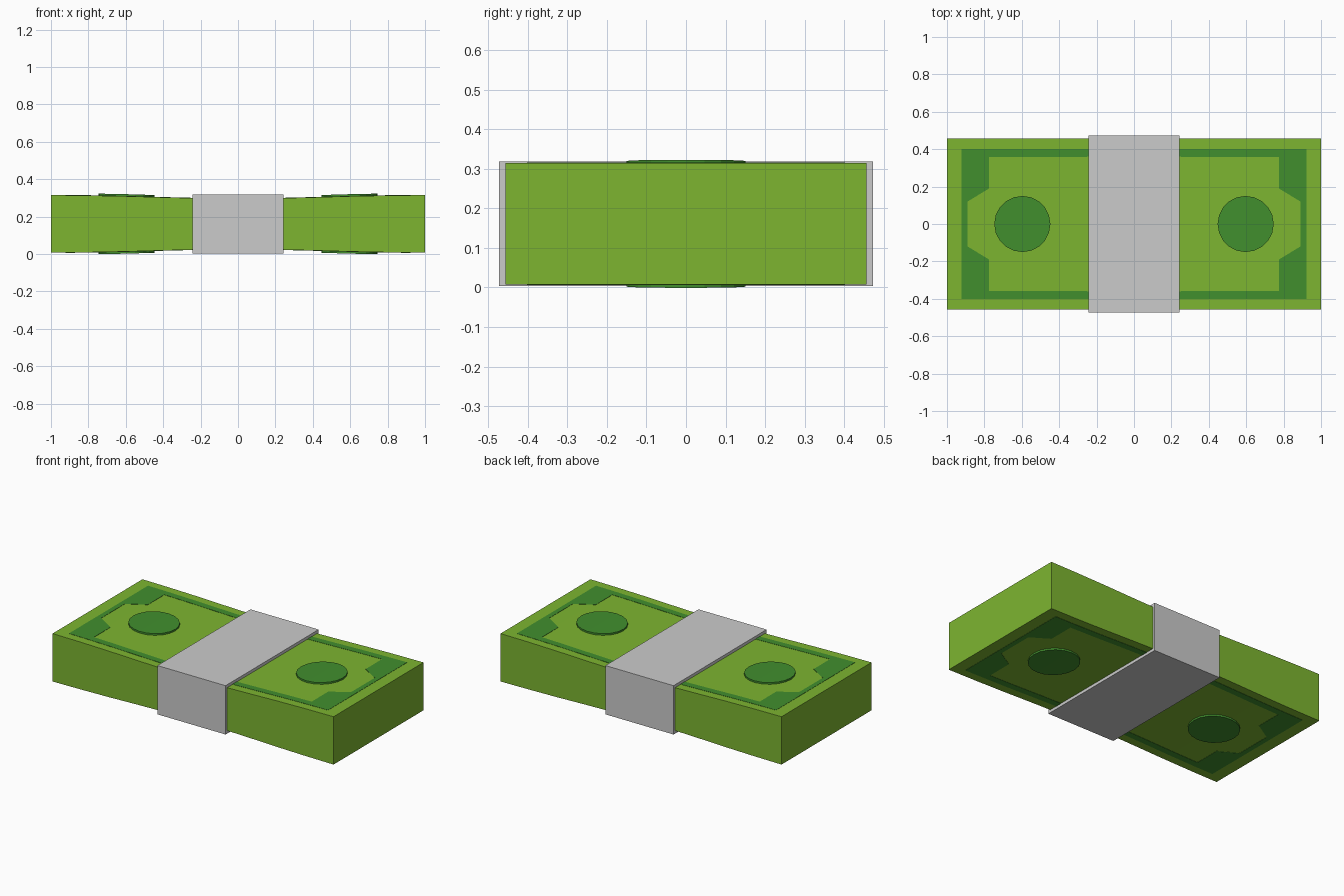
import bpy, bmesh, math

if "Cube" in bpy.data.objects:
    bpy.data.objects.remove(bpy.data.objects["Cube"])

MID = 0.161  # height of the symmetry plane
# half-thickness of the stack along x: pinched under the band
PROFILE = [(0.0, 0.136), (0.24, 0.138), (0.4, 0.142), (0.6, 0.148), (0.8, 0.152), (1.0, 0.154)]


def half_height(x):
    for (x0, h0), (x1, h1) in zip(PROFILE, PROFILE[1:]):
        if x <= x1:
            return h0 + (h1 - h0) * (x - x0) / (x1 - x0)
    return PROFILE[-1][1]


def material(name, color):
    mat = bpy.data.materials.new(name)
    mat.diffuse_color = (*color, 1)
    mat.use_nodes = True
    mat.node_tree.nodes["Principled BSDF"].inputs["Base Color"].default_value = mat.diffuse_color
    return mat


def make_object(name, bm, mat=None):
    bmesh.ops.recalc_face_normals(bm, faces=bm.faces)
    mesh = bpy.data.meshes.new(name)
    bm.to_mesh(mesh)
    bm.free()
    obj = bpy.data.objects.new(name, mesh)
    obj.location.z = MID
    if mat:
        mesh.materials.append(mat)
    bpy.context.collection.objects.link(obj)
    return obj


def inlay(name, outline, height, mat, cuts=()):
    """Thin printed shape following the note surface, mirrored to both ends and the underside."""
    bm = bmesh.new()
    bm.faces.new([bm.verts.new((x, y, 0)) for x, y in outline])
    bmesh.ops.triangulate(bm, faces=bm.faces[:])
    for cut in cuts:
        bmesh.ops.bisect_plane(bm, geom=bm.verts[:] + bm.edges[:] + bm.faces[:],
                               plane_co=(cut, 0, 0), plane_no=(1, 0, 0))
    for v in bm.verts:
        v.co.z = half_height(v.co.x) - 0.004
    top = bmesh.ops.extrude_face_region(bm, geom=bm.faces[:])["geom"]
    for v in top:
        if isinstance(v, bmesh.types.BMVert):
            v.co.z += height + 0.004
    obj = make_object(name, bm, mat)
    mirror = obj.modifiers.new("Mirror", "MIRROR")
    mirror.use_axis = (True, False, True)
    mirror.use_mirror_merge = False
    return obj


light_green = material("light_green", (0.205, 0.462, 0.030))
dark_green = material("dark_green", (0.053, 0.274, 0.027))

# stack of notes: side profile extruded along y
right = [(x, h) for x, h in PROFILE]
upper = [(-x, h) for x, h in reversed(right[1:])] + right
side = upper + [(x, -h) for x, h in reversed(upper)]
bm = bmesh.new()
face = bm.faces.new([bm.verts.new((x, -0.457, z)) for x, z in side])
extruded = bmesh.ops.extrude_face_region(bm, geom=[face])["geom"]
bmesh.ops.translate(bm, vec=(0, 0.914, 0),
                    verts=[v for v in extruded if isinstance(v, bmesh.types.BMVert)])
make_object("note_stack", bm, light_green)

# printed border with notched corners
half = [(0.1, 0.36), (0.1, 0.402), (0.922, 0.402)]
inner = [(0.89, 0.12), (0.775, 0.19), (0.775, 0.358)]
border = (half + [(x, -y) for x, y in reversed(half)]
          + [(x, -y) for x, y in reversed(inner)] + inner)
inlay("printed_border", border, 0.0015, dark_green, [x for x, _ in PROFILE[1:-1]])

# raised round medallions
circle = [(0.597 + 0.15 * math.cos(a), 0.15 * math.sin(a))
          for a in (i * math.tau / 20 for i in range(20))]
inlay("medallion", circle, 0.011, dark_green, [0.6])

# paper band around the middle
bm = bmesh.new()
bmesh.ops.create_cube(bm, size=1)
bmesh.ops.scale(bm, vec=(0.485, 0.946, 0.314), verts=bm.verts)
make_object("paper_band", bm)
